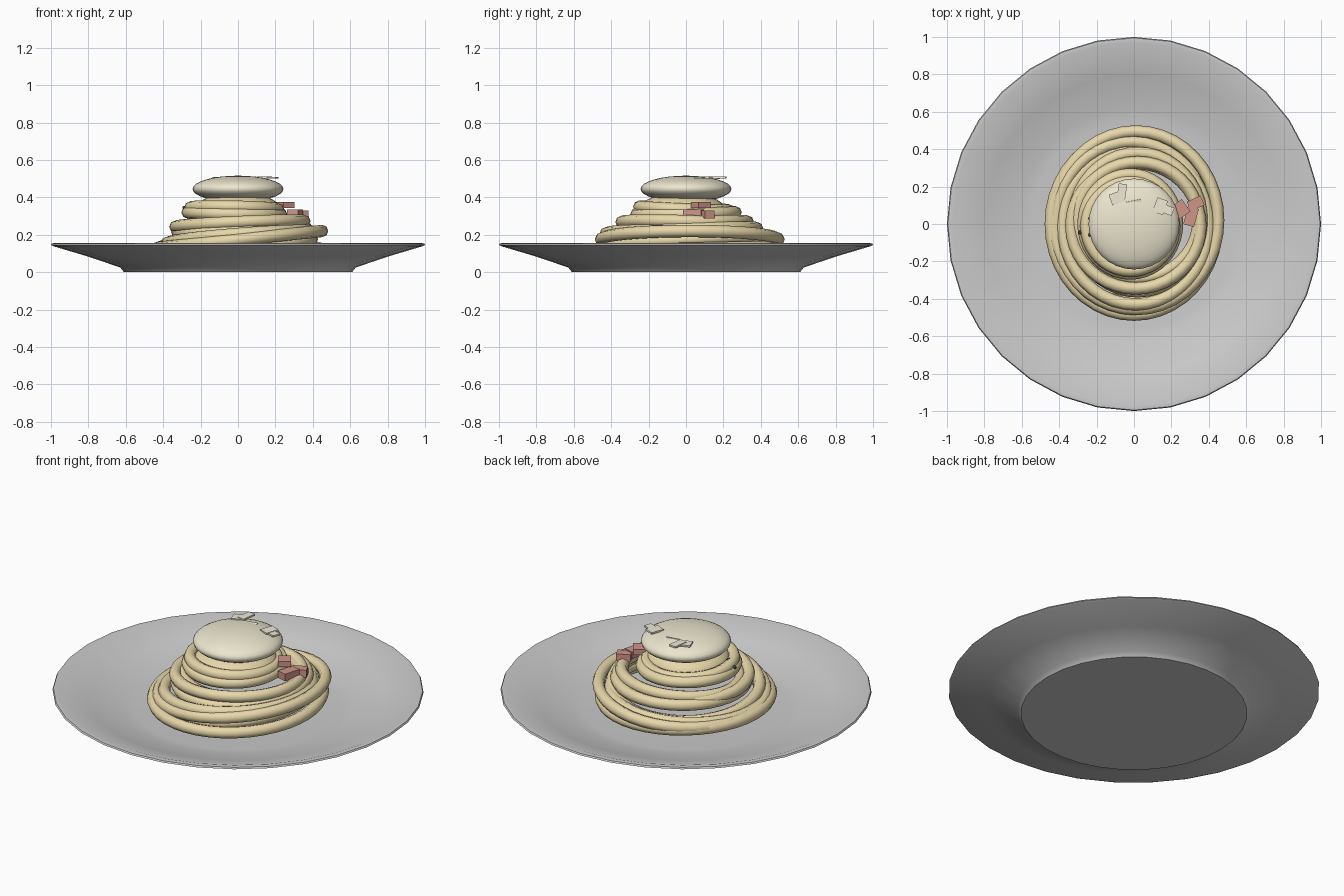
import bpy, bmesh, math
from math import cos, sin, pi
from mathutils import Matrix

if "Cube" in bpy.data.objects:
    bpy.data.objects.remove(bpy.data.objects["Cube"])


def material(name, rgb):
    m = bpy.data.materials.new(name)
    m.diffuse_color = (*rgb, 1)
    m.use_nodes = True
    m.node_tree.nodes["Principled BSDF"].inputs["Base Color"].default_value = m.diffuse_color
    return m


PASTA = material("pasta", (0.80, 0.68, 0.40))
CREAM = material("cream", (0.84, 0.79, 0.62))
CHEESE = material("cheese", (0.86, 0.83, 0.68))
BACON = material("bacon", (0.62, 0.30, 0.25))
PEPPER = material("pepper", (0.05, 0.05, 0.05))


def finish(name, bm, mat=None, smooth=None):
    me = bpy.data.meshes.new(name)
    bmesh.ops.recalc_face_normals(bm, faces=bm.faces)
    bm.to_mesh(me)
    bm.free()
    ob = bpy.data.objects.new(name, me)
    bpy.context.collection.objects.link(ob)
    if mat:
        me.materials.append(mat)
    if smooth:
        bpy.ops.object.select_all(action='DESELECT')
        ob.select_set(True)
        bpy.context.view_layer.objects.active = ob
        bpy.ops.object.shade_smooth_by_angle(angle=math.radians(smooth))
    return ob


def grid_faces(bm, rows, close_rows=False):
    n = len(rows)
    for i in range(n if close_rows else n - 1):
        a, b = rows[i], rows[(i + 1) % n]
        for j in range(len(a)):
            k = (j + 1) % len(a)
            bm.faces.new((a[j], a[k], b[k], b[j]))


def lathe(name, profile, seg, smooth):
    bm = bmesh.new()
    rows = [[bm.verts.new((r * cos(2 * pi * j / seg), r * sin(2 * pi * j / seg), z))
             for j in range(seg)] for r, z in profile]
    grid_faces(bm, rows)
    bm.faces.new(rows[0])
    bm.faces.new(rows[-1])
    return finish(name, bm, None, smooth)


def noodle_ring(name, cx, cy, z, rx, ry, tx, ty, tube=0.033, seg=40, sides=8):
    """Closed strand; tx and ty are the rise of the ring towards +x and +y."""
    bm = bmesh.new()
    rows = []
    for i in range(seg):
        a = 2 * pi * i / seg
        row = []
        for j in range(sides):
            b = 2 * pi * j / sides
            d = tube * cos(b)
            row.append(bm.verts.new((cx + (rx + d) * cos(a), cy + (ry + d) * sin(a),
                                     z + tx * cos(a) + ty * sin(a) + tube * sin(b))))
        rows.append(row)
    grid_faces(bm, rows, True)
    return finish(name, bm, PASTA, 60)


def ellipsoid(name, loc, size, mat, u=32, v=16):
    bm = bmesh.new()
    bmesh.ops.create_uvsphere(bm, u_segments=u, v_segments=v, radius=1,
                              matrix=Matrix.Translation(loc) @ Matrix.Diagonal((*size, 1)))
    return finish(name, bm, mat, 60)


def block(name, loc, size, turn, mat, tilt=0):
    bm = bmesh.new()
    bmesh.ops.create_cube(bm, size=1, matrix=Matrix.Translation(loc)
                          @ Matrix.Rotation(math.radians(turn), 4, 'Z')
                          @ Matrix.Rotation(math.radians(tilt), 4, 'X')
                          @ Matrix.Diagonal((*size, 1)))
    return finish(name, bm, mat)


# Shallow plate with a small foot and rolled rim
lathe("plate", [(0.61, 0), (0.63, 0.025), (0.80, 0.083), (0.985, 0.138), (1.0, 0.145),
                (0.995, 0.154), (0.97, 0.156), (0.80, 0.102), (0.62, 0.055), (0.55, 0.048)],
      32, 40)

# Three narrowing tiers of slightly tilted pasta strands
rings = [
    (0.00, 0.00, 0.125, 0.445, 0.485, 0.00, 0.01),
    (0.01, 0.02, 0.175, 0.440, 0.475, 0.045, 0.00),
    (-0.01, 0.01, 0.155, 0.405, 0.430, 0.02, 0.02),
    (0.01, -0.01, 0.185, 0.390, 0.420, 0.03, -0.02),
    (0.02, 0.01, 0.225, 0.345, 0.370, 0.01, 0.01),
    (0.01, -0.01, 0.258, 0.345, 0.335, 0.015, -0.01),
    (0.02, 0.02, 0.255, 0.325, 0.310, 0.01, 0.015),
    (-0.02, 0.00, 0.315, 0.250, 0.265, -0.005, 0.005),
    (-0.02, -0.01, 0.340, 0.235, 0.240, -0.005, -0.01),
]
for i, r in enumerate(rings):
    noodle_ring(f"pasta_strand_{i + 1}", *r)

# Inner pasta mound and soft cream dome
ellipsoid("pasta_mound", (0, -0.02, 0.34), (0.225, 0.225, 0.085), PASTA)
ellipsoid("cream_dome", (0, 0, 0.445), (0.243, 0.243, 0.071), CREAM)

# Bacon pieces
for i, (loc, size, turn) in enumerate([
        ((0.25, 0.08, 0.358), (0.07, 0.08, 0.032), 35),
        ((0.305, 0.04, 0.315), (0.06, 0.10, 0.042), -15),
        ((0.33, 0.11, 0.308), (0.08, 0.055, 0.042), 25)]):
    block(f"bacon_piece_{i + 1}", loc, size, turn, BACON)

# Pale cheese shavings on the dome
for i, (loc, size, turn, tilt) in enumerate([
        ((-0.065, 0.17, 0.507), (0.045, 0.09, 0.010), -8, 0),
        ((-0.09, 0.14, 0.504), (0.075, 0.06, 0.010), 20, 0),
        ((0.14, 0.095, 0.507), (0.06, 0.08, 0.010), -20, 0),
        ((0.18, 0.075, 0.505), (0.06, 0.045, 0.010), -20, 0),
        ((0.00, 0.11, 0.499), (0.08, 0.035, 0.012), 10, 12)]):
    block(f"cheese_shaving_{i + 1}", loc, size, turn, CHEESE, tilt)

# Black pepper grains
for i, loc in enumerate([(-0.285, -0.045, 0.345), (-0.24, -0.06, 0.37), (-0.245, 0.03, 0.365)]):
    ellipsoid(f"pepper_grain_{i + 1}", loc, (0.013, 0.013, 0.010), PEPPER, 8, 5)
